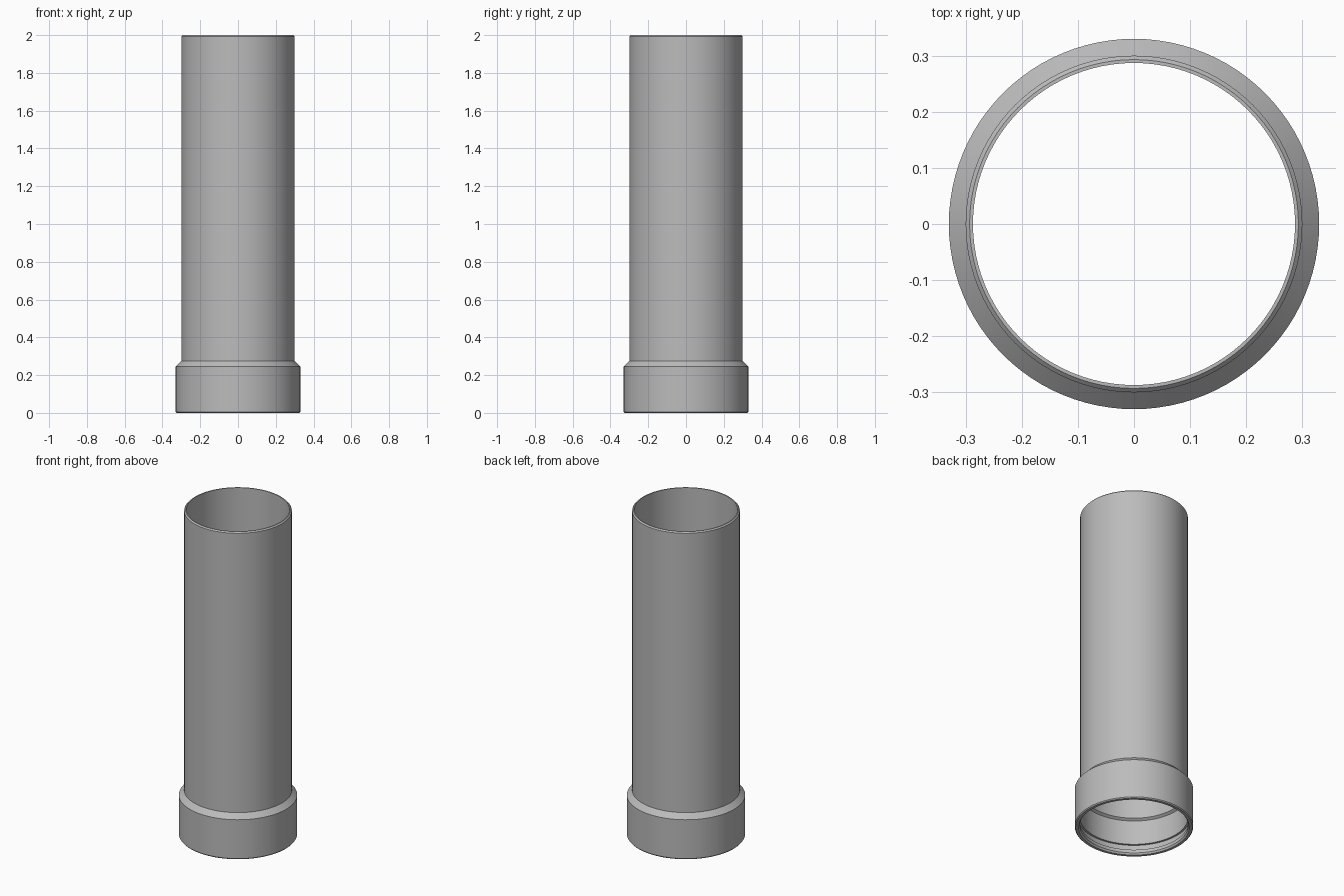
import bpy
import bmesh
import math

cube = bpy.data.objects.get("Cube")
if cube:
    bpy.data.objects.remove(cube, do_unlink=True)

SEGMENTS = 96

# Plain grey plastic
grey = bpy.data.materials.new("pipe grey")
grey.use_nodes = True
colour = (0.5, 0.5, 0.5, 1.0)
grey.diffuse_color = colour
grey.node_tree.nodes["Principled BSDF"].inputs["Base Color"].default_value = colour


def lathe(name, profile, material):
    """Spin a closed (radius, height) profile around z."""
    bm = bmesh.new()
    rings = []
    for r, z in profile:
        rings.append([bm.verts.new((r * math.cos(a), r * math.sin(a), z))
                      for a in (2 * math.pi * i / SEGMENTS for i in range(SEGMENTS))])
    for k, low in enumerate(rings):
        high = rings[(k + 1) % len(rings)]
        for i in range(SEGMENTS):
            j = (i + 1) % SEGMENTS
            bm.faces.new((low[i], low[j], high[j], high[i]))
    bmesh.ops.recalc_face_normals(bm, faces=bm.faces)
    mesh = bpy.data.meshes.new(name)
    bm.to_mesh(mesh)
    bm.free()
    mesh.materials.append(material)
    obj = bpy.data.objects.new(name, mesh)
    bpy.context.collection.objects.link(obj)
    bpy.ops.object.select_all(action='DESELECT')
    obj.select_set(True)
    bpy.context.view_layer.objects.active = obj
    bpy.ops.object.shade_smooth_by_angle(angle=math.radians(25))
    return obj


# Pipe with a wider socket at the foot
lathe("socket_pipe", [
    # outside: chamfered foot, socket, shoulder, long tube, chamfered rim
    (0.325, 0.0), (0.33, 0.006), (0.33, 0.245), (0.30, 0.275),
    (0.30, 1.993), (0.293, 2.0),
    # inside: bore, step into the socket
    (0.287, 2.0), (0.287, 0.225), (0.302, 0.215),
    # seal groove and chamfered mouth
    (0.302, 0.065), (0.314, 0.065), (0.314, 0.03), (0.302, 0.03),
    (0.302, 0.01), (0.309, 0.0),
], grey)
